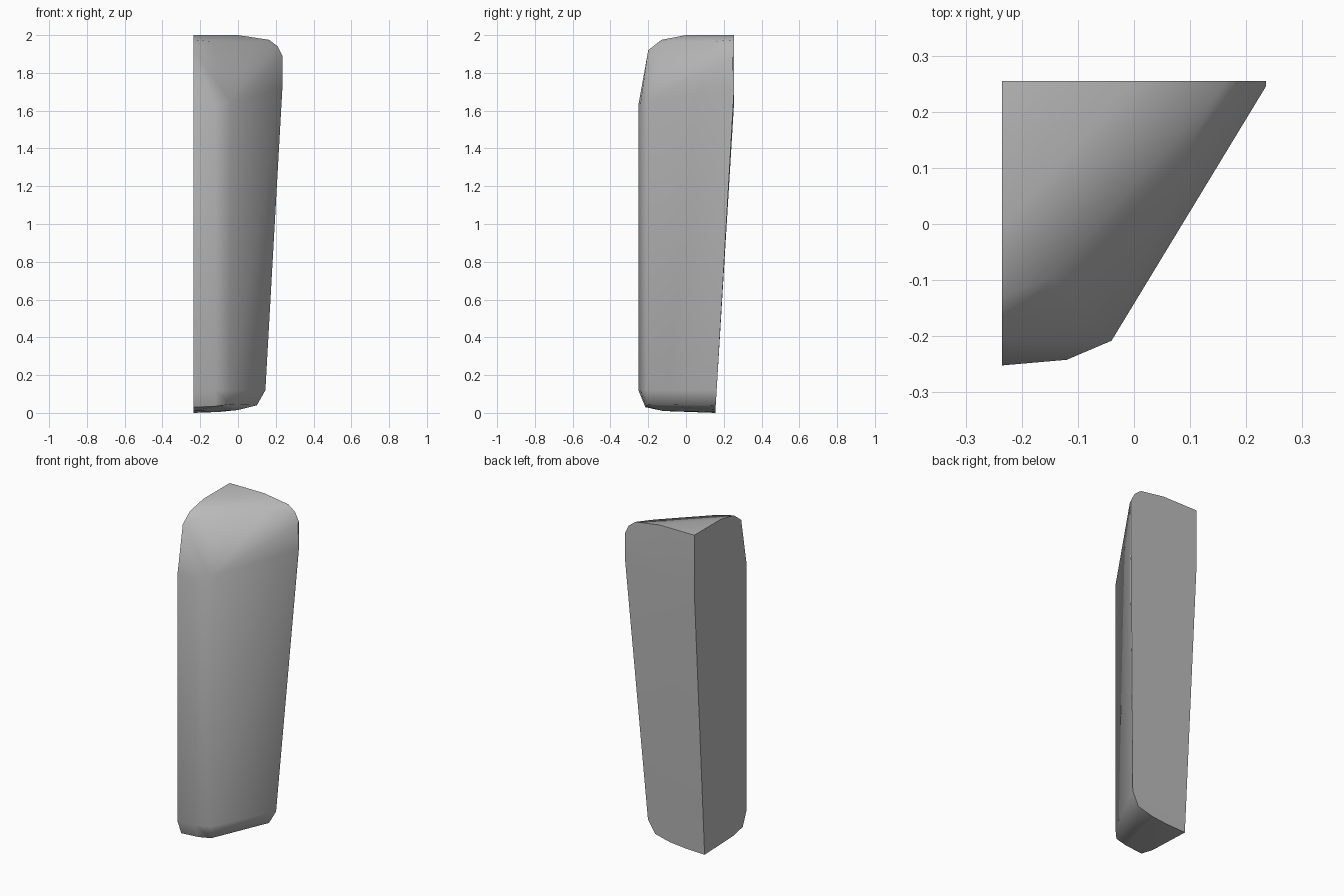
import bpy
import bmesh
import math

default_cube = bpy.data.objects.get("Cube")
if default_cube:
    bpy.data.objects.remove(default_cube, do_unlink=True)

HALF_WIDTH = 0.235
BACK = 0.255
FOOT = 0.155


def make_material(name, value):
    material = bpy.data.materials.new(name)
    material.use_nodes = True
    colour = (value, value, value, 1)
    material.diffuse_color = colour
    material.node_tree.nodes["Principled BSDF"].inputs["Base Color"].default_value = colour
    return material


def back_y(z):
    """Back plane: upright at the top, leaning inward below the bend."""
    return FOOT + (BACK - FOOT) * min(z / 1.65, 1)


def side_profile(pairs):
    """Points on the flat cut side, given as y and z."""
    return [(-HALF_WIDTH, y, z) for y, z in pairs]


def back_profile(pairs):
    """Points on the flat back, given as x and z."""
    return [(x, back_y(z), z) for x, z in pairs]


# Flat side outline, from the foot up over the rounded top
points = side_profile([(FOOT, 0), (-0.12, 0.01), (-0.215, 0.03), (-0.252, 0.12),
                       (-0.252, 1.63), (-0.2, 1.92), (-0.13, 1.975), (0, 2), (BACK, 2),
                       (BACK, 1.65)])

# Back outline, tapering toward the foot
points += back_profile([(-0.1, 0.005), (0, 0.015), (0.1, 0.04), (0.145, 0.12),
                        (HALF_WIDTH, 1.72), (HALF_WIDTH, 1.89), (0.21, 1.94),
                        (0.165, 1.975), (0, 2)])

# Thin lip along the outer back edge
points += [(HALF_WIDTH, BACK - 0.01, z) for z in (1.72, 1.88)]

# Blunt front edge with its rim at the foot
for x, y, top in [(-0.12, -0.242, 1.63), (-0.04, -0.208, 1.65)]:
    points.append((x, y, top))
    points.append((x, y, 0.12))
points += [(-0.12, -0.21, 0.035), (-0.042, -0.2, 0.045)]

# Soft fold between the top and the sloping front facet
points += [(-0.145, -0.095, 1.967), (-0.04, 0.01, 1.962),
           (0, 0.05, 1.962), (0.105, 0.155, 1.967)]

# Wrap the outlines in one solid shell
shell = bmesh.new()
for point in points:
    shell.verts.new(point)
hull = bmesh.ops.convex_hull(shell, input=shell.verts)
loose = [v for v in shell.verts if not v.link_faces]
bmesh.ops.delete(shell, geom=loose, context="VERTS")
bmesh.ops.dissolve_limit(shell, angle_limit=math.radians(0.5),
                         verts=shell.verts, edges=shell.edges)
bmesh.ops.recalc_face_normals(shell, faces=shell.faces)

# Smooth bevels, crisp cut sides and long front edge
for face in shell.faces:
    face.smooth = True
for edge in shell.edges:
    angle = math.degrees(edge.calc_face_angle(0))
    tall = abs(edge.verts[0].co.z - edge.verts[1].co.z) > 1
    on_cut = any(abs(f.normal.x) > 0.99 or f.normal.y > 0.95 for f in edge.link_faces)
    edge.smooth = not (angle > 50 or (tall and angle > 25) or (on_cut and angle > 20))

mesh = bpy.data.meshes.new("stone_wedge")
shell.to_mesh(mesh)
shell.free()
mesh.materials.append(make_material("plain grey", 0.5))
wedge = bpy.data.objects.new("stone_wedge", mesh)
bpy.context.scene.collection.objects.link(wedge)
